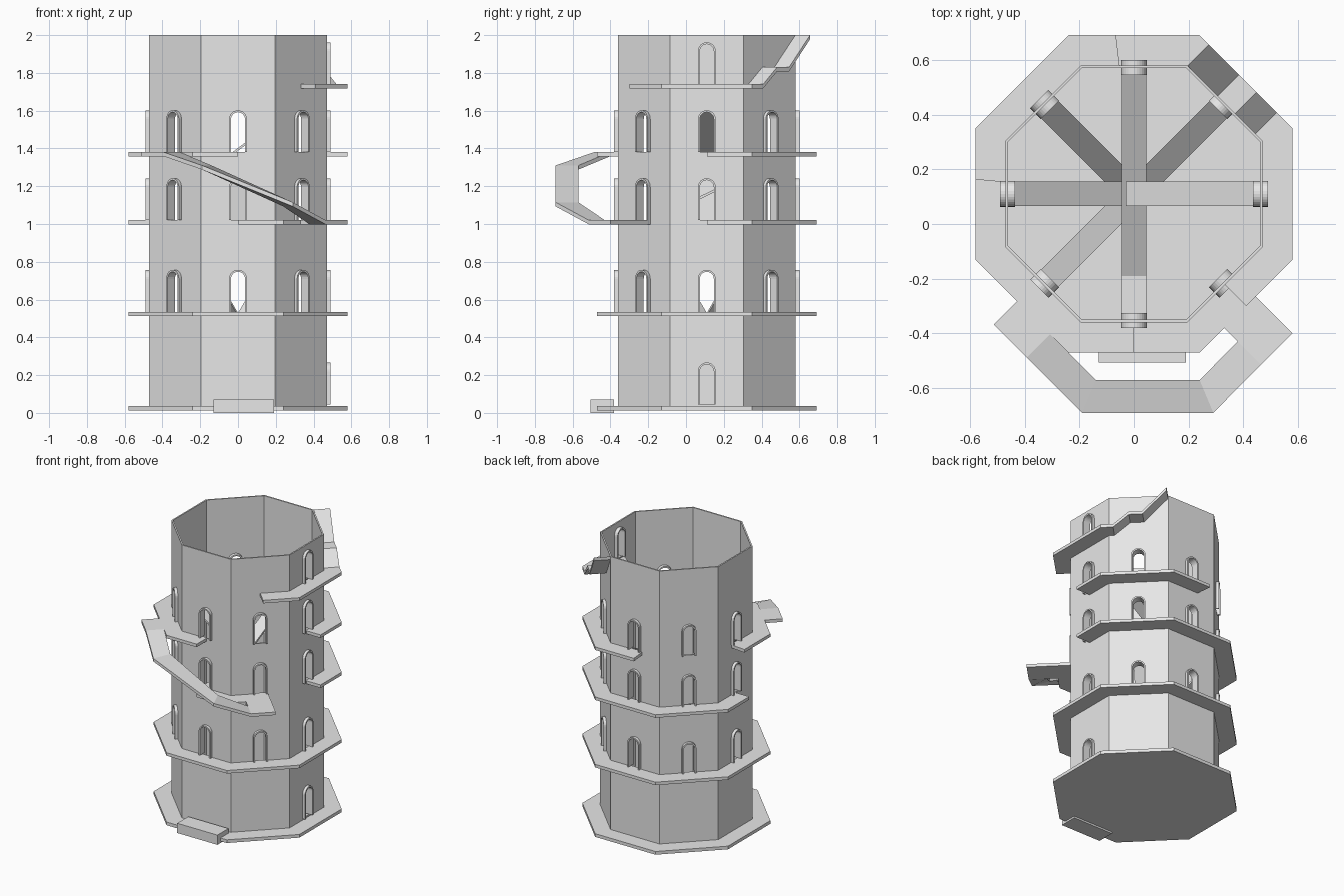
import bpy, bmesh, math
from mathutils import Vector, Matrix

if "Cube" in bpy.data.objects:
    bpy.data.objects.remove(bpy.data.objects["Cube"])

CY = 0.11            # tower axis in y
WALL, RIM = 0.47, 0.58
stone = bpy.data.materials.new("light_grey_stone")
stone.diffuse_color = (0.8, 0.8, 0.8, 1)
stone.use_nodes = True
stone.node_tree.nodes["Principled BSDF"].inputs["Base Color"].default_value = stone.diffuse_color


def finish(name, bm):
    bmesh.ops.recalc_face_normals(bm, faces=bm.faces)
    me = bpy.data.meshes.new(name)
    bm.to_mesh(me)
    bm.free()
    me.materials.append(stone)
    ob = bpy.data.objects.new(name, me)
    bpy.context.collection.objects.link(ob)
    return ob


def oct_pt(apothem, u, z):
    """Point on the octagon; u counts faces anticlockwise from east (u = 2 is north)."""
    k = math.floor(u + 0.5)
    r = apothem / math.cos((u - k) * math.pi / 4)
    a = u * math.pi / 4
    return Vector((r * math.cos(a), CY + r * math.sin(a), z))


def local(k, r, t, z):
    """Point on face k: r outwards from the axis, t anticlockwise along the face."""
    a = k * math.pi / 4
    return Vector((r * math.cos(a) - t * math.sin(a),
                   CY + r * math.sin(a) + t * math.cos(a), z))


def ribbon(name, pairs, thick=0.022):
    """Walkway slab through pairs of inner and outer edge points."""
    bm = bmesh.new()
    rows = []
    for p, q in pairs:
        p, q = Vector(p), Vector(q)
        d = Vector((0, 0, thick))
        rows.append([bm.verts.new(v) for v in (p, q, q - d, p - d)])
    for a, b in zip(rows, rows[1:]):
        for i in range(4):
            j = (i + 1) % 4
            bm.faces.new((a[i], a[j], b[j], b[i]))
    bm.faces.new(rows[0])
    bm.faces.new(rows[-1])
    return finish(name, bm)


def arc_us(u0, u1):
    corners = [i + 0.5 for i in range(-8, 16) if u0 < i + 0.5 < u1]
    return [u0] + corners + [u1]


def gallery(name, z, u0, u1):
    return ribbon(name, [(oct_pt(WALL, u, z), oct_pt(RIM, u, z)) for u in arc_us(u0, u1)])


def arch(hw, top, n=14):
    """Arch outline as (t, z) from lower left over the top to lower right."""
    spring = top - hw
    pts = [(-hw, 0)]
    for i in range(n + 1):
        a = math.pi - math.pi * i / n
        pts.append((hw * math.cos(a), spring + hw * math.sin(a)))
    return pts + [(hw, 0)]


def add_prism(bm, loop_a, loop_b):
    """Solid between two matching outlines."""
    a = [bm.verts.new(p) for p in loop_a]
    b = [bm.verts.new(p) for p in loop_b]
    bm.faces.new(a)
    bm.faces.new(b[::-1])
    for i in range(len(a)):
        j = (i + 1) % len(a)
        bm.faces.new((a[i], a[j], b[j], b[i]))


# Windows: three storeys all round, plus the east entrance and the top east door
windows = [(k, z) for z in (0.535, 1.02, 1.38) for k in range(8)] + [(0, 0.045), (0, 1.74)]

# Octagonal wall shell, open at the top
bm = bmesh.new()
us = [k + 0.5 for k in range(8)]
loops = [[bm.verts.new(oct_pt(ap, u, z)) for u in us]
         for ap, z in ((WALL, 0.03), (WALL, 2.0), (WALL - 0.01, 2.0), (WALL - 0.01, 0.03))]
for n in range(4):
    a, b = loops[n], loops[(n + 1) % 4]
    for i in range(8):
        j = (i + 1) % 8
        bm.faces.new((a[i], a[j], b[j], b[i]))
wall = finish("tower_wall", bm)

# Arched openings cut through the wall
bm = bmesh.new()
for k, z in windows:
    out = arch(0.042, 0.216)
    add_prism(bm, [local(k, 0.42, t, z + h) for t, h in out],
              [local(k, 0.52, t, z + h) for t, h in out])
cutter = finish("window_cutter", bm)
cutter.hide_render = True
cutter.hide_viewport = True
cutter.display_type = 'WIRE'
cut = wall.modifiers.new("openings", 'BOOLEAN')
cut.operation = 'DIFFERENCE'
cut.solver = 'EXACT'
cut.object = cutter

# Arched window frames
bm = bmesh.new()
for k, z in windows:
    outline = arch(0.047, 0.222) + arch(0.037, 0.212)[::-1]
    n = len(outline) // 2
    rings = [[bm.verts.new(local(k, r, t, z + h)) for t, h in outline] for r in (0.435, 0.49)]
    a, b = rings
    m = len(outline)
    for i in range(m):
        j = (i + 1) % m
        bm.faces.new((a[i], a[j], b[j], b[i]))
    for ring in rings:
        for i in range(n - 1):
            bm.faces.new((ring[i], ring[i + 1], ring[m - 2 - i], ring[m - 1 - i]))
finish("window_frames", bm)

# Base slab and front step
bm = bmesh.new()
add_prism(bm, [oct_pt(RIM, u, 0.013) for u in us], [oct_pt(RIM, u, 0.036) for u in us])
finish("base_slab", bm)
bm = bmesh.new()
bmesh.ops.create_cube(bm, size=1, matrix=Matrix.Translation((0.03, -0.443, 0.035))
                      @ Matrix.Diagonal((0.32, 0.125, 0.07, 1)))
finish("front_step", bm)

# Galleries around the tower
gallery("lower_gallery", 0.535, 0.0, 8.0)
gallery("middle_gallery_back", 1.02, 0.0, 4.0)
gallery("middle_gallery_front", 1.02, 6.0, 7.0)
gallery("upper_gallery_back", 1.38, 0.0, 2.15)
gallery("upper_gallery_front", 1.38, 3.88, 6.0)

# Top gallery, climbing in two flights to the wall top on the north-east face
top = [(oct_pt(WALL, u, 1.74), oct_pt(RIM, u, 1.74)) for u in (-1, -0.5, 0, 0.5)]
top += [(local(1, WALL, t, z), local(1, RIM, t, z))
        for t, z in ((-0.158, 1.74), (-0.054, 1.83), (0.036, 1.83), (0.193, 2.0))]
ribbon("top_gallery_and_stair", top)

# Outer ramp on the front, with its two landings
ribbon("south_east_landing", [(local(7, WALL, t, 1.02), local(7, 0.77, t, 1.02))
                              for t in (-0.113, 0.05)])
ribbon("south_west_landing", [(local(5, WALL, t, 1.38), local(5, 0.70, t, 1.38))
                              for t in (-0.025, 0.145)])
ribbon("outer_ramp", [
    (local(5, 0.58, 0.145, 1.38), local(5, 0.70, 0.145, 1.38)),
    ((-0.14, -0.57, 1.31), (-0.19, -0.69, 1.31)),
    ((0.24, -0.57, 1.115), (0.29, -0.69, 1.115)),
    (local(7, 0.65, -0.113, 1.02), local(7, 0.77, -0.113, 1.02))])


# Inner ramps climbing from the middle to the windows
def inner_ramp(name, k, r0, z0, r1, z1, hw=0.045):
    ribbon(name, [(local(k, r, -hw, z), local(k, r, hw, z)) for r, z in ((r0, z0), (r1, z1))], 0.015)


inner_ramp("inner_ramp_east", 0, -0.03, 1.38, 0.45, 1.74)
inner_ramp("inner_ramp_west", 4, -0.03, 1.02, 0.45, 1.38)
inner_ramp("inner_ramp_north", 2, -0.30, 1.02, 0.45, 1.38)
inner_ramp("inner_floor_south", 6, 0.28, 1.02, 0.45, 1.02)
for k, side in ((1, "north_east"), (3, "north_west"), (5, "south_west")):
    inner_ramp("inner_ramp_" + side, k, 0.05, 0.535, 0.45, 1.02)
